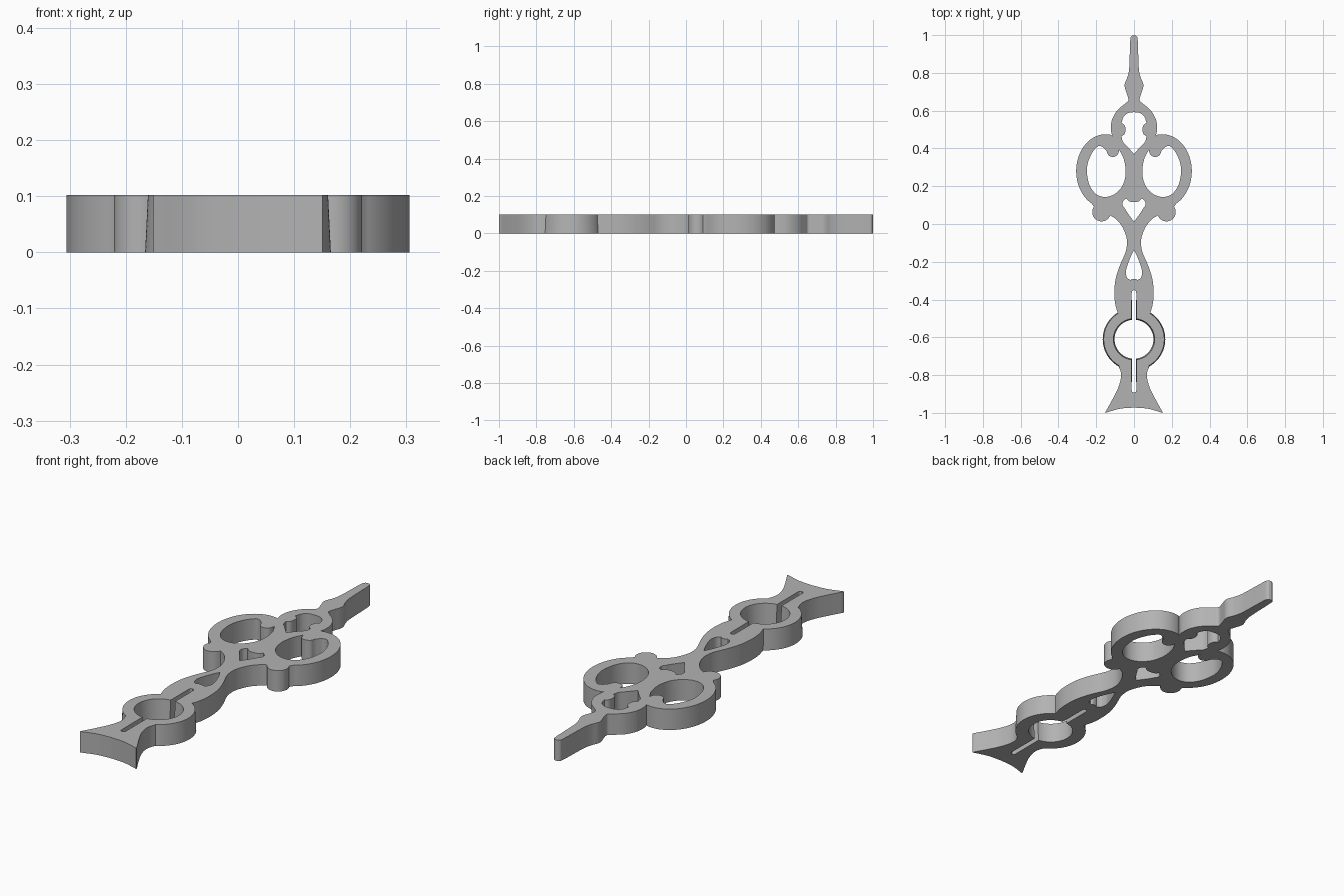
import bpy, bmesh
from math import cos, sin, radians, hypot
from mathutils import Vector

THICK = 0.102
HUB_Y = -0.61
HUB_R = 0.163
BORE_R = 0.106

cube = bpy.data.objects.get("Cube")
if cube:
    bpy.data.objects.remove(cube, do_unlink=True)


def smooth(points, steps=6):
    """Smooth run through the points; its ends stay sharp."""
    p = [Vector(q) for q in points]
    p = [2 * p[0] - p[1]] + p + [2 * p[-1] - p[-2]]
    run = []
    for a, b, c, d in zip(p, p[1:], p[2:], p[3:]):
        for i in range(steps):
            t = i / steps
            run.append(b + (c - a) * t / 2
                       + (a * 2 - b * 5 + c * 4 - d) * t * t / 2
                       + (b * 3 - a - c * 3 + d) * t ** 3 / 2)
    return run + [p[-2]]


def arc(cx, cy, rx, ry, start, end, steps=28):
    angles = [radians(start + (end - start) * i / steps) for i in range(steps + 1)]
    return [Vector((cx + rx * cos(a), cy + ry * sin(a))) for a in angles]


def clean(points):
    result = []
    for p in points:
        if not result or (p - result[-1]).length > 0.0008:
            result.append(p)
    if (result[0] - result[-1]).length < 0.0008:
        result.pop()
    return result


def flip(points):
    return [Vector((-p.x, p.y)) for p in points]


def symmetric(*runs):
    half = [p for run in runs for p in run]
    return clean(half + flip(half)[::-1])


# Outer silhouette, right half from the tip to the tail
tip = smooth([(0, 1), (.013, .995), (.02, .97), (.025, .83), (.034, .78), (.05, .735),
              (.038, .69), (.03, .655), (.05, .635), (.09, .6), (.117, .55), (.122, .5), (.115, .467)])
ring = arc(.15, .28, .156, .195, 101, -62, 40)
scroll = arc(.172, .063, .049, .049, 35, -155)
waist = smooth([(.125, .045), (.095, .025), (.065, -.01), (.043, -.06), (.037, -.1), (.045, -.15),
                (.075, -.22), (.097, -.29), (.104, -.36), (.1, -.42), (.086, -.472)])
hub = arc(0, HUB_Y, HUB_R, HUB_R, 58, -60, 36)
tail = smooth([(.08, -.755), (.07, -.785), (.07, -.82), (.085, -.87), (.115, -.93), (.151, -.995)])
foot = smooth([(.151, -1), (.075, -.978), (0, -.972)])
outline = symmetric(tip, ring, scroll, waist, hub, tail, foot)

# Openings on the centre line
arch_hole = symmetric(
    smooth([(0, .592), (.03, .588), (.055, .568), (.066, .535)]),
    smooth([(.066, .535), (.05, .523), (.045, .5), (.05, .477), (.066, .464)]),
    smooth([(.066, .464), (.058, .435), (.03, .405), (0, .37)]))
heart_hole = symmetric(
    smooth([(0, .115), (.025, .12), (.042, .135)]),
    smooth([(.042, .135), (.058, .12), (.06, .1), (.05, .085)]),
    smooth([(.05, .085), (.035, .06), (0, .012)]))
drop_hole = symmetric(
    smooth([(0, -.138), (.018, -.175), (.035, -.22), (.043, -.255), (.036, -.285), (.018, -.297)]),
    smooth([(.018, -.297), (.01, -.291), (0, -.29)]))

# Bore and the long slot through it
bore_hole = symmetric(
    smooth([(0, -.35), (.009, -.354), (.012, -.365)]),
    arc(0, HUB_Y, BORE_R, BORE_R, 83.5, -83.5, 40),
    smooth([(.012, -.88), (.009, -.889), (0, -.893)]))

# Oval ring opening with a curl hanging into it
oval_hole = clean(
    smooth([(.165, .408), (.19, .412), (.223, .375), (.245, .32), (.249, .27), (.235, .205), (.2, .158),
            (.152, .143), (.1, .16), (.06, .205), (.044, .27), (.053, .34), (.078, .392)])
    + smooth([(.078, .392), (.087, .366), (.11, .355), (.135, .364), (.146, .387), (.165, .408)]))

# Fill and extrude the flat shape
curve = bpy.data.curves.new("hand_shape", "CURVE")
curve.dimensions = "2D"
curve.fill_mode = "BOTH"
curve.extrude = THICK / 2
for loop in (outline, arch_hole, heart_hole, drop_hole, bore_hole, oval_hole, flip(oval_hole)):
    spline = curve.splines.new("POLY")
    spline.points.add(len(loop) - 1)
    for point, p in zip(spline.points, loop):
        point.co = (p.x, p.y, 0, 1)
    spline.use_cyclic_u = True
helper = bpy.data.objects.new("shape_helper", curve)
bpy.context.collection.objects.link(helper)
bpy.context.view_layer.update()
depsgraph = bpy.context.evaluated_depsgraph_get()
mesh = bpy.data.meshes.new_from_object(helper.evaluated_get(depsgraph))
bpy.data.objects.remove(helper, do_unlink=True)

bm = bmesh.new()
bm.from_mesh(mesh)
bmesh.ops.remove_doubles(bm, verts=bm.verts, dist=0.0001)
for v in bm.verts:
    # Slight draft on the hub wall and the bore
    radius = hypot(v.co.x, v.co.y - HUB_Y)
    side = 1 if v.co.z > 0 else -1
    draft = 0
    if abs(radius - HUB_R) < 0.001:
        draft = -0.0025 * side
    elif abs(radius - BORE_R) < 0.001:
        draft = 0.003 * side
    v.co.x *= 1 + draft / radius
    v.co.y += (v.co.y - HUB_Y) * draft / radius
    v.co.z += THICK / 2
bmesh.ops.recalc_face_normals(bm, faces=bm.faces)
bm.to_mesh(mesh)
bm.free()

# Plain grey finish
grey = bpy.data.materials.new("plain_grey")
grey.use_nodes = True
colour = (0.45, 0.45, 0.45, 1)
grey.diffuse_color = colour
grey.node_tree.nodes["Principled BSDF"].inputs["Base Color"].default_value = colour
mesh.materials.clear()
mesh.materials.append(grey)

hand = bpy.data.objects.new("clock_hand", mesh)
bpy.context.collection.objects.link(hand)
bpy.ops.object.select_all(action="DESELECT")
hand.select_set(True)
bpy.context.view_layer.objects.active = hand
bpy.ops.object.shade_smooth_by_angle(angle=radians(30))
